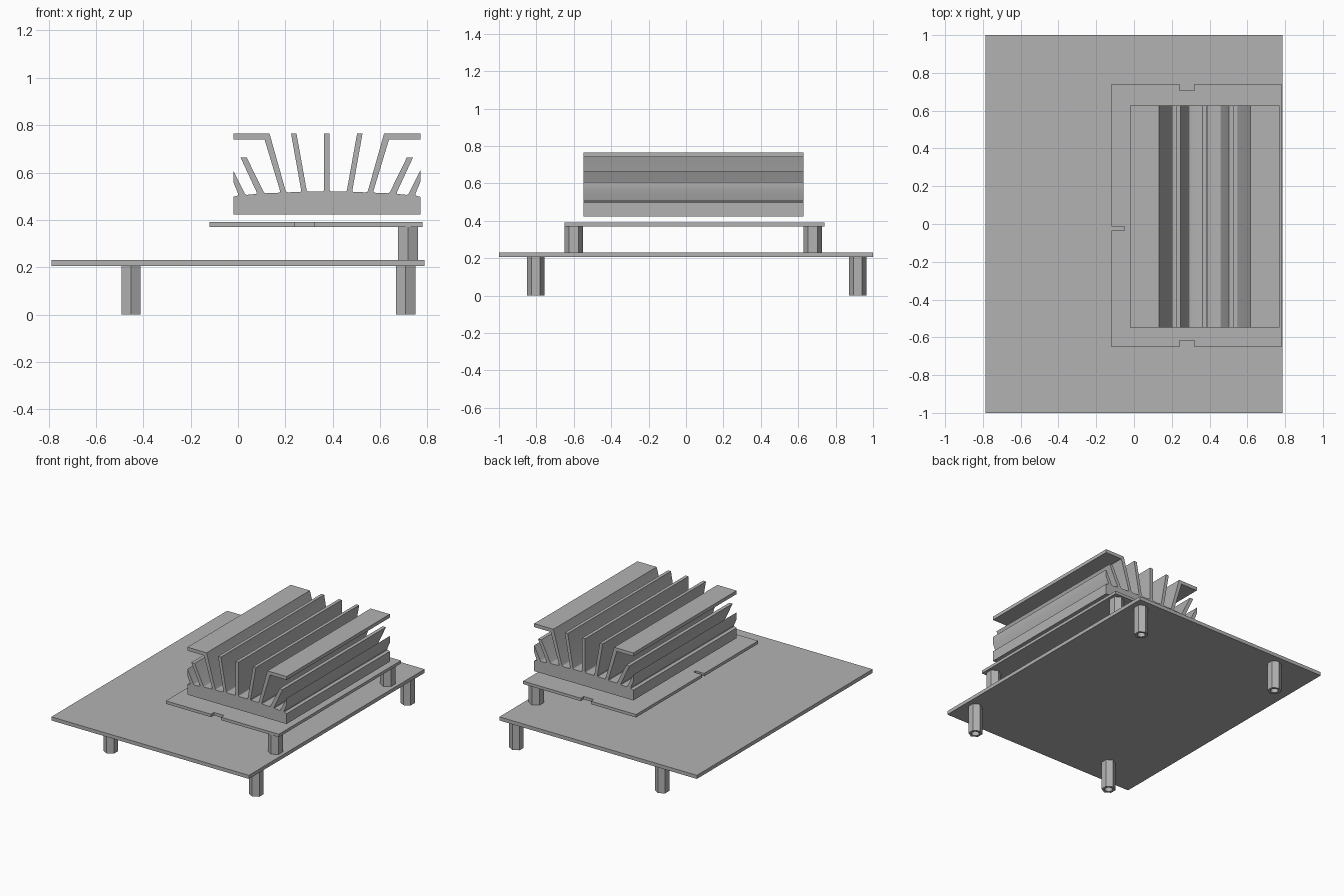
import bpy, bmesh, math
from mathutils import Vector

cube = bpy.data.objects.get("Cube")
if cube:
    bpy.data.objects.remove(cube, do_unlink=True)

grey = bpy.data.materials.new("plain_grey")
grey.use_nodes = True
colour = (0.45, 0.45, 0.45, 1)
grey.diffuse_color = colour
grey.node_tree.nodes["Principled BSDF"].inputs["Base Color"].default_value = colour


def extrude_outline(name, points, direction):
    """Close a planar outline and extrude it along direction."""
    bm = bmesh.new()
    face = bm.faces.new([bm.verts.new(p) for p in points])
    new = bmesh.ops.extrude_face_region(bm, geom=[face])["geom"]
    bmesh.ops.translate(bm, vec=direction,
                        verts=[v for v in new if isinstance(v, bmesh.types.BMVert)])
    bmesh.ops.recalc_face_normals(bm, faces=bm.faces)
    return add_object(name, bm)


def add_object(name, bm):
    mesh = bpy.data.meshes.new(name)
    bm.to_mesh(mesh)
    bm.free()
    mesh.materials.append(grey)
    obj = bpy.data.objects.new(name, mesh)
    bpy.context.collection.objects.link(obj)
    return obj


def smooth(obj, angle):
    bpy.ops.object.select_all(action="DESELECT")
    obj.select_set(True)
    bpy.context.view_layer.objects.active = obj
    bpy.ops.object.shade_smooth_by_angle(angle=math.radians(angle))


def standoff(name, x, y, z0, z1, flat, bore):
    """Hexagonal spacer with a round bore, corners pointing along y."""
    bm = bmesh.new()
    n = 24
    rings = []
    for z in (z0, z1):
        outer, inner = [], []
        for i in range(n):
            a = math.tau * i / n
            # distance to the hexagon's side at this angle
            off = (a + math.pi / 6) % (math.pi / 3) - math.pi / 6
            r = flat / math.cos(off)
            c, s = math.cos(a), math.sin(a)
            outer.append(bm.verts.new((x + r * c, y + r * s, z)))
            inner.append(bm.verts.new((x + bore * c, y + bore * s, z)))
        rings += [outer, inner]
    ob, ib, ot, it = rings
    for a, b in ((ob, ot), (ot, it), (it, ib), (ib, ob)):
        for i in range(n):
            j = (i + 1) % n
            bm.faces.new((a[i], a[j], b[j], b[i]))
    bmesh.ops.recalc_face_normals(bm, faces=bm.faces)
    smooth(add_object(name, bm), 30)


# Main board
W, H = 0.787, 1.0
extrude_outline("main_board",
                [(-W, -H, 0.205), (W, -H, 0.205), (W, H, 0.205), (-W, H, 0.205)],
                (0, 0, 0.026))

# Upper board with notches in three edges
x0, x1, y0, y1 = -0.12, 0.78, -0.65, 0.74
n0, n1, depth = 0.24, 0.32, 0.033
outline = [(x0, y0), (n0, y0), (n0, y0 + depth), (n1, y0 + depth), (n1, y0), (x1, y0),
           (x1, y1), (n1, y1), (n1, y1 - depth), (n0, y1 - depth), (n0, y1), (x0, y1),
           (x0, -0.013), (-0.05, -0.013), (-0.05, -0.035), (x0, -0.035)]
extrude_outline("upper_board", [(x, y, 0.37) for x, y in outline], (0, 0, 0.021))

# Spacers under both boards
for side, x in (("right", -0.452), ("left", 0.708)):
    for end, y in (("front", -0.803), ("back", 0.918)):
        standoff(f"{end}_{side}_foot", x, y, 0, 0.205, 0.041, 0.026)
for end, y in (("front", -0.6), ("back", 0.678)):
    standoff(f"{end}_upper_spacer", 0.718, y, 0.23, 0.37, 0.043, 0.026)

# Heat sink: half profile (offset from centre, height, root radius), mirrored
half = [(0.395, 0.423, 0), (0.395, 0.497, 0),
        (0.372, 0.504, 0.008), (0.395, 0.56, 0), (0.395, 0.608, 0),    # clipped fin
        (0.343, 0.505, 0.008), (0.293, 0.510, 0.008),
        (0.364, 0.663, 0), (0.338, 0.663, 0),                          # short fin
        (0.264, 0.512, 0.008), (0.195, 0.515, 0.008),
        (0.263, 0.74, 0), (0.395, 0.74, 0),                            # flanged fin
        (0.395, 0.765, 0), (0.242, 0.765, 0),
        (0.172, 0.516, 0.008), (0.107, 0.518, 0.008),
        (0.151, 0.765, 0), (0.128, 0.765, 0),                          # leaning fin
        (0.084, 0.519, 0.008), (0.012, 0.52, 0.008), (0.012, 0.765, 0)]
profile = half + [(-u, z, r) for u, z, r in reversed(half)]
rounded = []
for i, (u, z, r) in enumerate(profile):
    p = Vector((u, z))
    if not r:
        rounded.append(p)
        continue
    a = p + (Vector(profile[i - 1][:2]) - p).normalized() * r
    b = p + (Vector(profile[i + 1][:2]) - p).normalized() * r
    for t in (0, 0.33, 0.67, 1):
        rounded.append(a * (1 - t) ** 2 + p * 2 * t * (1 - t) + b * t * t)
sink = extrude_outline("heat_sink", [(0.375 + p.x, -0.547, p.y) for p in rounded],
                       (0, 1.175, 0))
smooth(sink, 35)
